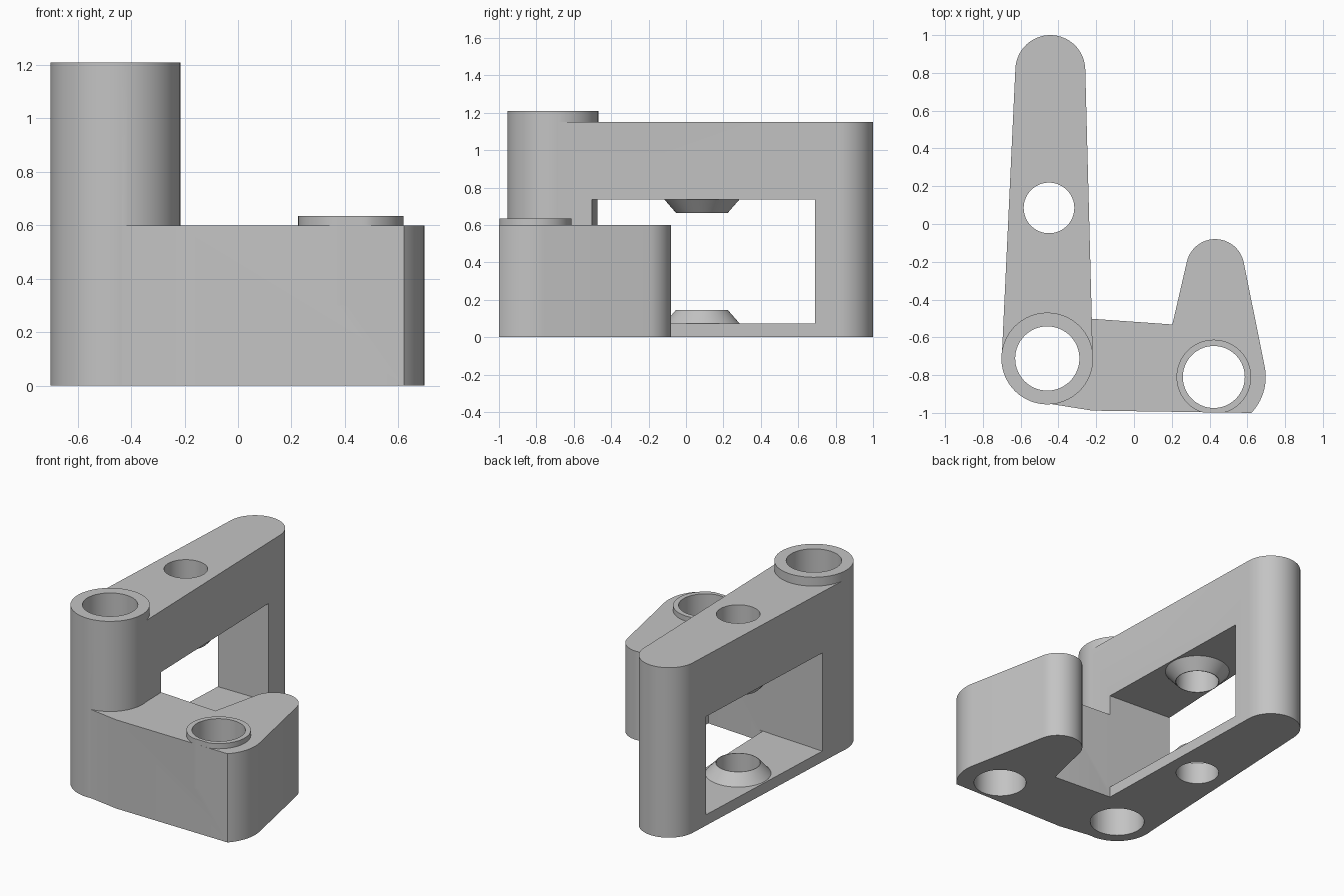
import bpy
import bmesh
from math import cos, sin, radians

old = bpy.data.objects.get("Cube")
if old:
    bpy.data.objects.remove(old, do_unlink=True)

grey = bpy.data.materials.new("light grey")
grey.use_nodes = True
tone = (0.55, 0.55, 0.55, 1)
grey.diffuse_color = tone
grey.node_tree.nodes["Principled BSDF"].inputs["Base Color"].default_value = tone

# Bore centres and the rounded ends
POST, PAD = (-0.459, -0.712), (0.4225, -0.81)
PIVOT, HEEL, NOSE = (-0.45, 0.085), (-0.443, 0.815), (0.43, -0.234)
PLATE, WINDOW_TOP, ARM_TOP, BASE_TOP = 0.073, 0.737, 1.15, 0.6


def arc(centre, r, start, end, n=32):
    angles = [radians(start + (end - start) * i / n) for i in range(n + 1)]
    return [(centre[0] + r * cos(a), centre[1] + r * sin(a)) for a in angles]


def circle(centre, r, n=64):
    return arc(centre, r, 0, 360, n)[:-1]


def loft(name, low, high, z0, z1):
    """Solid between two outlines with matching points."""
    bm = bmesh.new()
    a = [bm.verts.new((x, y, z0)) for x, y in low]
    b = [bm.verts.new((x, y, z1)) for x, y in high]
    bm.faces.new(a[::-1])
    bm.faces.new(b)
    for i in range(len(a)):
        j = (i + 1) % len(a)
        bm.faces.new((a[i], a[j], b[j], b[i]))
    bmesh.ops.recalc_face_normals(bm, faces=bm.faces)
    mesh = bpy.data.meshes.new(name)
    bm.to_mesh(mesh)
    bm.free()
    mesh.materials.append(grey)
    obj = bpy.data.objects.new(name, mesh)
    bpy.context.collection.objects.link(obj)
    return obj


def prism(name, outline, z0, z1):
    return loft(name, outline, outline, z0, z1)


def combine(target, tool, operation):
    mod = target.modifiers.new(operation, "BOOLEAN")
    mod.operation, mod.solver, mod.object = operation, "EXACT", tool
    bpy.context.view_layer.objects.active = target
    bpy.ops.object.modifier_apply(modifier=mod.name)
    bpy.data.objects.remove(tool, do_unlink=True)


# Tall tapered arm, its front end tucked just inside the post
arm = arc(HEEL, 0.185, 1.6, 177.2) + arc(POST, 0.241, 177.2, 361.6)
bracket = prism("bracket", arm, 0, ARM_TOP)

# Post around the front bore
combine(bracket, prism("post", circle(POST, 0.243), 0, 1.21), "UNION")

# Low base with a rounded nose and corner
base = [(-0.45, -0.7), (-0.44, -0.953), (-0.22, -0.988)]
base += arc(PAD, 0.275, -43.7, 11, 16)
base += arc(NOSE, 0.154, 11, 168, 24)
base += [(0.203, -0.532), (-0.22, -0.502), (-0.4, -0.51)]
combine(bracket, prism("base", base, 0, BASE_TOP), "UNION")

# Raised pad, trimmed flush with the front of the base
pad = [(x, max(y, -0.997)) for x, y in circle(PAD, 0.1975)]
combine(bracket, prism("pad", pad, 0.3, 0.635), "UNION")

# Window through the arm, with a slightly slanted front wall
window = [(-0.9, -0.46), (-0.2, -0.504), (-0.2, 0.69), (-0.9, 0.69)]
combine(bracket, prism("window_cutter", window, PLATE, WINDOW_TOP), "DIFFERENCE")

# Cone bosses facing each other inside the window
for edge, way in ((PLATE, 1), (WINDOW_TOP, -1)):
    wide, narrow = circle(PIVOT, 0.235), circle(PIVOT, 0.138)
    rim = circle(PIVOT, 0.205)
    root, tip = edge - way * 0.03, edge + way * 0.073
    boss = loft("boss", rim if way > 0 else narrow, narrow if way > 0 else rim,
                min(edge, tip), max(edge, tip))
    # Sink the wide end a little into the arm
    for v in boss.data.vertices:
        if abs(v.co.z - edge) < 0.001:
            v.co.z = edge - way * 0.004
    combine(bracket, boss, "UNION")

# Bores right through
for centre, r in ((POST, 0.17), (PAD, 0.164), (PIVOT, 0.134)):
    combine(bracket, prism("bore_cutter", circle(centre, r), -0.2, 1.5), "DIFFERENCE")

# Smooth the round walls and keep the edges crisp
bpy.ops.object.select_all(action="DESELECT")
bracket.select_set(True)
bpy.context.view_layer.objects.active = bracket
bpy.ops.object.shade_smooth_by_angle(angle=radians(30))
